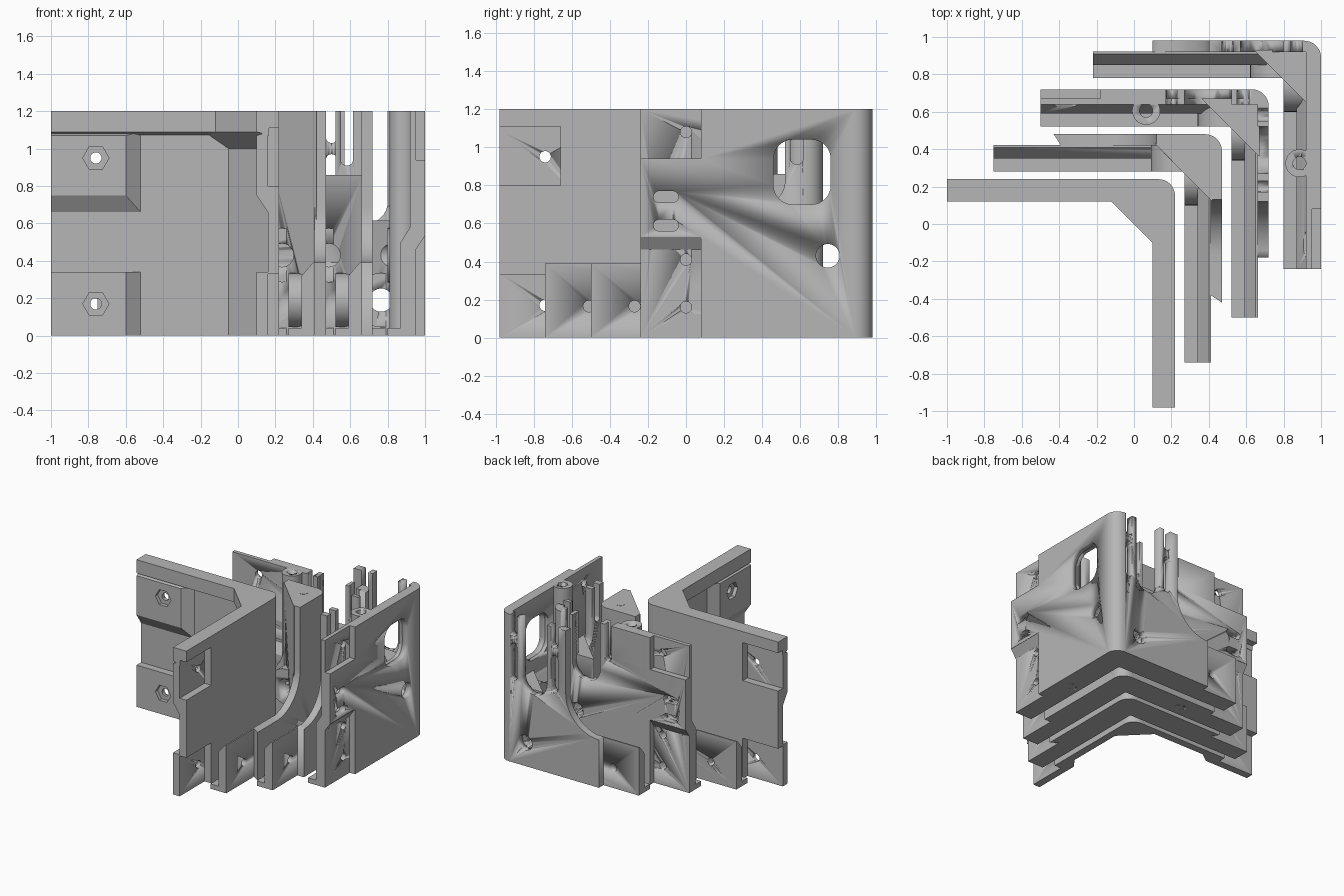
import bpy, bmesh, math

cube = bpy.data.objects.get("Cube")
if cube:
    bpy.data.objects.remove(cube, do_unlink=True)

grey = bpy.data.materials.new("plain grey")
grey.use_nodes = True
grey.diffuse_color = (0.47, 0.47, 0.47, 1)
grey.node_tree.nodes["Principled BSDF"].inputs["Base Color"].default_value = (0.47, 0.47, 0.47, 1)

H, LENGTH, EDGE = 1.2, 1.22, 0.09   # bracket height, arm length, corner patch size


# --- helpers: s runs along an arm from the outer corner, d goes inward ---
def mapper(corner, arm):
    cx, cy = corner
    if arm == "x":
        return lambda s, d, z: (cx - s, cy - d, z)
    return lambda s, d, z: (cx - d, cy - s, z)


def finish(name, bm):
    bmesh.ops.recalc_face_normals(bm, faces=bm.faces)
    me = bpy.data.meshes.new(name)
    bm.to_mesh(me)
    bm.free()
    me.materials.append(grey)
    ob = bpy.data.objects.new(name, me)
    bpy.context.scene.collection.objects.link(ob)
    me.shade_smooth()
    me.set_sharp_from_angle(angle=math.radians(30))
    return ob


def loft(bm, low, high):
    a = [bm.verts.new(p) for p in low]
    b = [bm.verts.new(p) for p in high]
    bm.faces.new(a)
    bm.faces.new(b)
    for i in range(len(a)):
        j = (i + 1) % len(a)
        bm.faces.new((a[i], a[j], b[j], b[i]))


def plate(name, at, pts, d0, d1, inner=None):
    """Outline in (s, z), extruded through the wall depth."""
    bm = bmesh.new()
    loft(bm, [at(s, d0, z) for s, z in pts], [at(s, d1, z) for s, z in inner or pts])
    return finish(name, bm)


def rail(name, at, pts, s0, s1):
    """Section in (d, z), swept along the arm."""
    bm = bmesh.new()
    loft(bm, [at(s0, d, z) for d, z in pts], [at(s1, d, z) for d, z in pts])
    return finish(name, bm)


def column(name, at, pts, z0, z1, top=None):
    """Plan outline in (s, d), raised in z."""
    bm = bmesh.new()
    loft(bm, [at(s, d, z0) for s, d in pts], [at(s, d, z1) for s, d in top or pts])
    return finish(name, bm)


def arc(cx, cy, r, a0, a1, n=8):
    return [(cx + r * math.cos(math.radians(a0 + (a1 - a0) * i / n)),
             cy + r * math.sin(math.radians(a0 + (a1 - a0) * i / n))) for i in range(n + 1)]


def rounded(s0, s1, z0, z1, r):
    r = min(r, (s1 - s0) / 2 - 0.001, (z1 - z0) / 2 - 0.001)
    return (arc(s1 - r, z1 - r, r, 0, 90) + arc(s0 + r, z1 - r, r, 90, 180)
            + arc(s0 + r, z0 + r, r, 180, 270) + arc(s1 - r, z0 + r, r, 270, 360))


def disc(s, z, r, n=32):
    return arc(s, z, r, 0, 360 - 360 / n, n - 1)


def box(a0, a1, b0, b1):
    return [(a0, b0), (a1, b0), (a1, b1), (a0, b1)]


def cut(obs, at, outlines, d0=-0.1, d1=0.4):
    """Cut the outlines through the parts."""
    bm = bmesh.new()
    for pts in outlines:
        loft(bm, [at(s, d0, z) for s, z in pts], [at(s, d1, z) for s, z in pts])
    cutter = finish("cutter", bm)
    cutter.hide_render = True
    for ob in obs:
        mod = ob.modifiers.new("cut", "BOOLEAN")
        mod.operation, mod.solver, mod.object = "DIFFERENCE", "EXACT", cutter
        bpy.context.view_layer.update()
        deps = bpy.context.evaluated_depsgraph_get()
        me = bpy.data.meshes.new_from_object(ob.evaluated_get(deps))
        ob.modifiers.clear()
        ob.data = me
    bpy.data.objects.remove(cutter, do_unlink=True)


def corner_patch(name, at, t):
    pts = arc(EDGE, EDGE, EDGE, 180, 270) + [(EDGE, t), (t, t), (t, EDGE)]
    return column(name, at, pts, 0, H)


def triangle(c, t=0.05):
    return [(t, t), (c - t, t), (t, c - t)]


# --- innermost bracket: thin walls, top rim, jogged mounting pads ---
corner = (0.22, 0.24)
at = mapper(corner, "x")
corner_patch("inner_corner", at, 0.06)
column("inner_gusset", at, triangle(0.33), 0, 1.0)
column("inner_gusset_flare", at, triangle(0.33), 1.0, 1.09, triangle(0.46))
column("inner_gusset_top", at, triangle(0.46), 1.09, H)
for arm in "xy":
    at = mapper(corner, arm)
    wall = [(EDGE, 0), (0.9, 0), (0.9, 0.33), (LENGTH, 0.33), (LENGTH, 0.8), (0.9, 0.8),
            (0.9, 1.11), (LENGTH, 1.11), (LENGTH, H), (EDGE, H)]
    plate("inner_wall_" + arm, at, wall, 0, 0.06)
    rail("inner_rim_" + arm, at, [(0.055, 1.07), (0.12, 1.09), (0.12, H), (0.055, H)], 0.06, LENGTH)
    pads = [plate("upper_pad_" + arm, at, box(0.74, LENGTH, 0.66, 1.09), 0.06, 0.12,
                  box(0.82, LENGTH, 0.75, 1.07)),
            plate("lower_pad_" + arm, at, box(0.74, LENGTH, 0, 0.34), 0.06, 0.12,
                  box(0.82, LENGTH, 0, 0.34))]
    for pad, z in zip(pads, (0.95, 0.17)):
        cut([pad], at, [disc(0.98, z, 0.03)])
        cut([pad], at, [disc(0.98, z, 0.07, 6)], 0.09, 0.2)


# --- arm types for the outer brackets ---
def low_arm(tag, at, tall, cuts):
    r = 0.3
    sweep = [(s, z) for s, z in arc(tall + r, 0.39 + r, r, 180, 270, 12)]
    if sweep[-1][0] >= 0.9:
        sweep = sweep[:-1]
    outer = [(EDGE, 0), (0.9, 0), (0.9, 0.39)] + sweep[::-1] + [(tall, H), (EDGE, H)]
    inner = [(min(s, 0.86) if s >= 0.9 else s, z) for s, z in outer]
    inner[1], inner[2] = (0.86 if tall + r < 0.86 else 0.9, 0), (inner[2][0], 0.39)
    if tall + r >= 0.86:
        inner = outer
    panel = plate(tag + "_sweep_panel", at, outer, 0, 0.06, inner)
    base = rail(tag + "_low_wall", at, [(0.058, 0), (0.13, 0), (0.13, 0.32), (0.07, 0.39), (0.058, 0.39)],
                0.06, LENGTH)
    rail(tag + "_foot", at, box(0.12, 0.2, 0, 0.04), 0.12, LENGTH)
    cut([panel, base], at, cuts + [disc(0.99, 0.165, 0.03)])


def tall_arm(tag, at, cuts):
    skin = [(EDGE, 0), (0.9, 0), (0.9, 0.46), (0.9, 0.53), (LENGTH, 0.53), (LENGTH, 0.94),
            (0.9, 0.94), (0.9, H), (EDGE, H)]
    panel = plate(tag + "_panel", at, skin, 0, 0.05)
    rail(tag + "_ledge_slope", at, [(0.002, 0.53), (0.05, 0.46), (0.05, 0.53)], 0.9, LENGTH)
    base = rail(tag + "_wall", at, [(0.048, 0), (0.13, 0), (0.13, 0.5), (0.08, 0.58), (0.08, H), (0.048, H)],
                0.06, LENGTH)
    rail(tag + "_foot", at, box(0.12, 0.2, 0, 0.04), 0.12, LENGTH)
    screws = [disc(0.98, z, 0.03) for z in (0.16, 0.41, 1.08)]
    slots = [rounded(1.02, 1.15, z - 0.03, z + 0.03, 0.03) for z in (0.59, 0.74)]
    cut([panel, base], at, cuts + screws + slots)
    post = column(tag + "_screw_post", at, disc(0.655, 0.115, 0.075), 0, H)
    bore = column("bore", at, disc(0.655, 0.115, 0.035), -0.1, H + 0.1)
    # hollow post
    mod = post.modifiers.new("bore", "BOOLEAN")
    mod.solver, mod.object = "EXACT", bore
    bpy.context.view_layer.update()
    post.data = bpy.data.meshes.new_from_object(
        post.evaluated_get(bpy.context.evaluated_depsgraph_get()))
    post.modifiers.clear()
    bpy.data.objects.remove(bore, do_unlink=True)


# --- openings ---
prongs = [rounded(0.2, 0.43, 0.6, 1.5, 0.115)]
for s in (0.13, 0.5):
    prongs += [rounded(s - 0.03, s + 0.03, 1.03, 1.5, 0.03),
               rounded(s - 0.03, s + 0.03, 0.67, 0.97, 0.03)]
fork = [rounded(0.2, 0.45, 0.7, 1.5, 0.12), rounded(0.105, 0.17, 0.91, 1.5, 0.03),
        rounded(0.49, 0.55, 0.91, 1.5, 0.03)]
window = [rounded(0.22, 0.52, 0.7, 1.04, 0.1)]

# bracket: corner, gusset height, then per arm (kind, tall extent, openings, port height)
brackets = {
    "second": ((0.47, 0.48), H, ("low", 0.35, [], 0.43), ("low", 0.35, [], 0.19)),
    "third": ((0.72, 0.72), 0.86, ("tall", 0, fork, 0.43), ("low", 0.6, fork, 0.19)),
    "outer": ((1.0, 0.98), 0.615, ("low", 0.6, prongs, 0.19), ("tall", 0, window, 0.43)),
}
for name, (corner, top, *arms) in brackets.items():
    at = mapper(corner, "x")
    corner_patch(name + "_corner", at, 0.06)
    gusset = column(name + "_gusset", at, triangle(0.41), 0, top)
    if name == "second":
        column("post_screw_mark", at, disc(0.13, 0.12, 0.035), H, H + 0.002)
    for arm, (kind, tall, openings, z) in zip("xy", arms):
        at = mapper(corner, arm)
        tag = name + "_" + arm
        port = [disc(0.235, z, 0.062)]
        boss = plate(tag + "_port_boss", at, disc(0.235, z, 0.145), 0.055, 0.2)
        cut([boss, gusset], at, port)
        if kind == "low":
            low_arm(tag, at, tall, openings + port)
        else:
            tall_arm(tag, at, openings + port)
